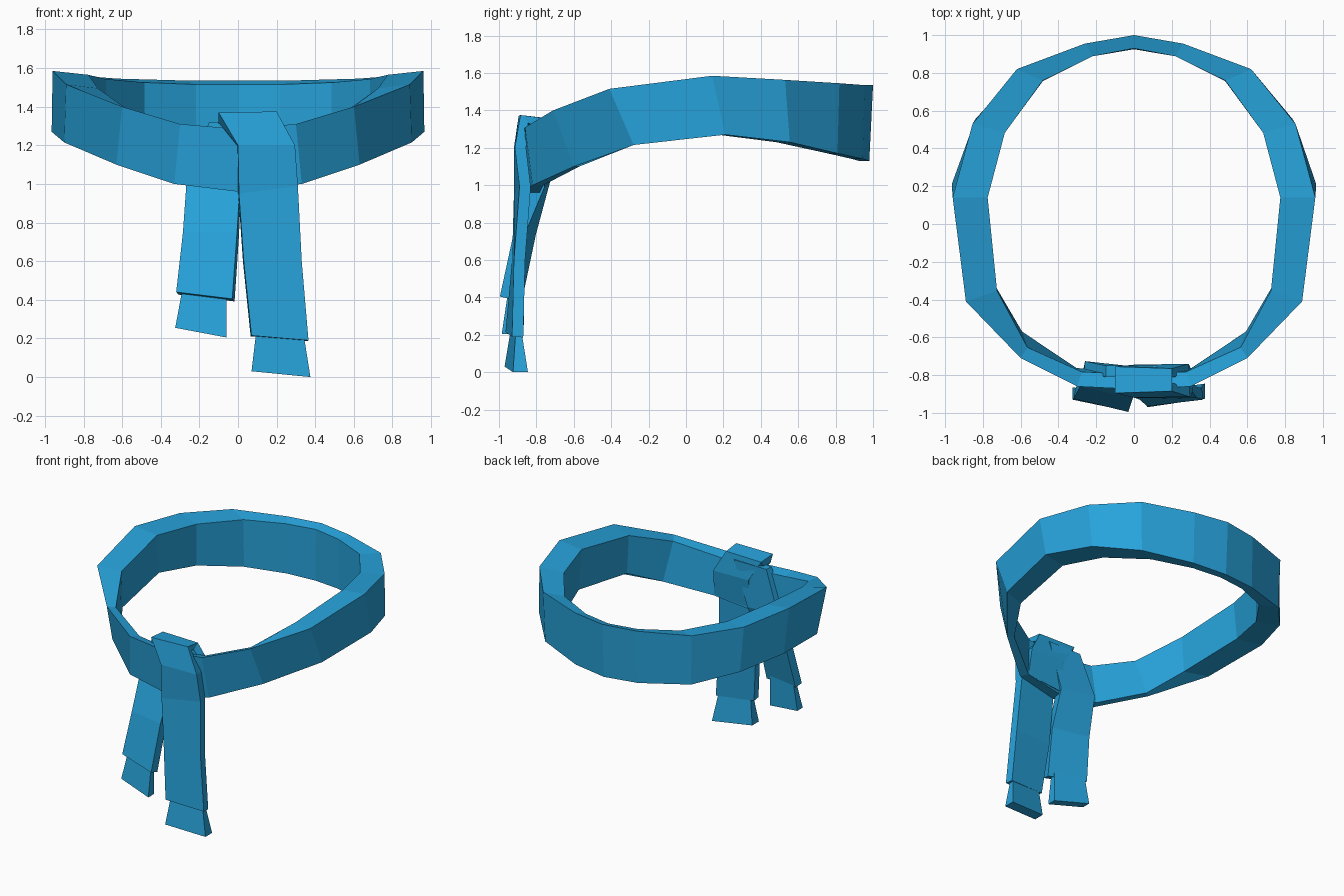
import bpy
import bmesh
from mathutils import Vector

default_cube = bpy.data.objects.get("Cube")
if default_cube:
    bpy.data.objects.remove(default_cube, do_unlink=True)

# One blue cloth colour
cloth = bpy.data.materials.new("blue cloth")
cloth.use_nodes = True
cloth_colour = (0.02, 0.36, 0.70, 1)
cloth.diffuse_color = cloth_colour
cloth.node_tree.nodes["Principled BSDF"].inputs["Base Color"].default_value = cloth_colour


def make_object(name, mesh_builder):
    mesh_builder.normal_update()
    mesh = bpy.data.meshes.new(name)
    mesh_builder.to_mesh(mesh)
    mesh_builder.free()
    mesh.materials.append(cloth)
    part = bpy.data.objects.new(name, mesh)
    bpy.context.collection.objects.link(part)
    return part


def loft(name, sections, closed=False):
    """Skin a row of four-point cross-sections, capped or joined in a ring."""
    builder = bmesh.new()
    rows = [[builder.verts.new(point) for point in section] for section in sections]
    pairs = list(zip(rows, rows[1:]))
    if closed:
        pairs.append((rows[-1], rows[0]))
    else:
        builder.faces.new(rows[0])
        builder.faces.new(rows[-1])
    for first, second in pairs:
        for i in range(len(first)):
            j = (i + 1) % len(first)
            builder.faces.new((first[i], second[i], second[j], first[j]))
    bmesh.ops.recalc_face_normals(builder, faces=builder.faces)
    return make_object(name, builder)


def ribbon(name, edges, thickness=0.06):
    """Cloth strip through (left, right) point pairs, thickened inwards."""
    builder = bmesh.new()
    rows = [[builder.verts.new(point) for point in pair] for pair in edges]
    for (left, right), (next_left, next_right) in zip(rows, rows[1:]):
        builder.faces.new((left, next_left, next_right, right))
    part = make_object(name, builder)
    solid = part.modifiers.new("thickness", "SOLIDIFY")
    solid.thickness = thickness
    solid.offset = -1
    return part


def tip(name, sections):
    """Flared end piece from (front left, front right, depth) sections."""
    rings = []
    for left, right, depth in sections:
        back = Vector((0, depth, 0))
        left, right = Vector(left), Vector(right)
        rings.append((left, right, right + back, left + back))
    return loft(name, rings)


# Waist band: outer top edge, outer bottom edge, then the inward scaling of
# the top and of the bottom; half of the ring from back to front
half_band = [
    ((0, 1, 1.535), (0, .98, 1.13), (.8, .93), (.8, .944)),
    ((.26, .955, 1.535), (.26, .945, 1.14), (.84, .93), (.84, .94)),
    ((.62, .82, 1.545), (.61, .81, 1.17), (.78, .925), (.79, .935)),
    ((.855, .53, 1.563), (.84, .555, 1.23), (.8, .91), (.815, .87)),
    ((.96, .14, 1.585), (.965, .21, 1.27), (.807, 1), (.807, .8)),
    ((.89, -.41, 1.515), (.9, -.28, 1.215), (.815, .86), (.81, 1.2)),
    ((.6, -.71, 1.4), (.63, -.6, 1.1), (.94, .92), (.94, .95)),
    ((.3, -.86, 1.31), (.33, -.82, 1), (.92, .91), (.92, .93)),
    ((0, -.875, 1.285), (0, -.86, .96), (1, .91), (1, .91)),
]


def band_section(top, bottom, top_scale, bottom_scale, side):
    outer = [Vector((side * x, y, z)) for x, y, z in (top, bottom)]
    inner = [Vector((p.x * sx, p.y * sy, p.z))
             for p, (sx, sy) in zip(outer, (top_scale, bottom_scale))]
    inner[0].z -= .02
    return outer[0], outer[1], inner[1], inner[0]


band = [band_section(*section, 1) for section in half_band]
band += [band_section(*section, -1) for section in half_band[-2:0:-1]]
loft("waist_band", band, closed=True)

# Long strap: up the inside of the band, over the top and down the front
ribbon("long_strap", [
    ((0, -.775, .98), (.3, -.765, 1)),
    ((0, -.745, 1.2), (.29, -.74, 1.2)),
    ((-.1, -.755, 1.36), (.2, -.765, 1.36)),
    ((-.1, -.895, 1.37), (.2, -.885, 1.375)),
    ((0, -.92, 1.2), (.295, -.915, 1.2)),
    ((.005, -.92, .95), (.31, -.89, .99)),
    ((.03, -.93, .6), (.33, -.92, .6)),
    ((.07, -.965, .215), (.365, -.93, .19)),
])
tip("long_strap_tip", [
    ((.095, -.935, .24), (.34, -.91, .22), .03),
    ((.07, -.97, .03), (.375, -.925, 0), .08),
])

# Short strap: from the top of the knot, down inside the band and out below it
ribbon("short_strap", [
    ((-.15, -.81, 1.32), (.12, -.81, 1.32)),
    ((-.265, -.785, 1.03), (.01, -.815, 1)),
    ((-.285, -.86, .75), (-.005, -.92, .75)),
    ((-.32, -.925, .44), (-.03, -.995, .405)),
])
tip("short_strap_tip", [
    ((-.285, -.9, .47), (-.06, -.95, .44), .03),
    ((-.325, -.93, .255), (-.06, -.985, .205), .065),
])
